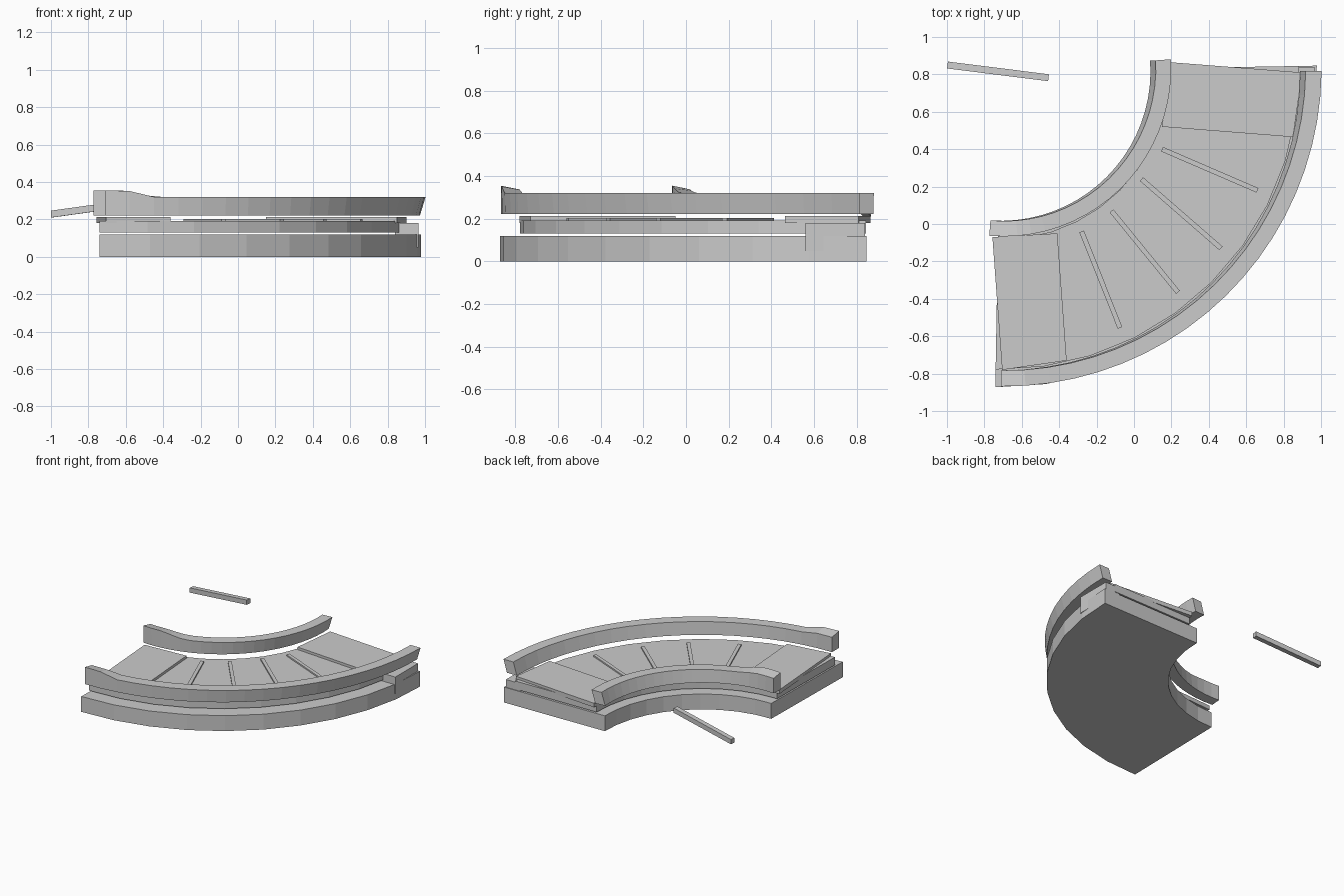
import bpy, math
from mathutils import Vector

if "Cube" in bpy.data.objects:
    bpy.data.objects.remove(bpy.data.objects["Cube"])

CENTRE = Vector((-0.712, 0.817, 0))


def mesh_object(name, verts, faces):
    mesh = bpy.data.meshes.new(name)
    mesh.from_pydata(verts, [], faces)
    mesh.update()
    obj = bpy.data.objects.new(name, mesh)
    bpy.context.collection.objects.link(obj)
    return obj


def sweep(name, section, a0, a1, steps):
    """Sweep a four-cornered (radius, height) section around the bend centre."""
    verts, faces = [], []
    for i in range(steps + 1):
        t = i / steps
        a = math.radians(a0 + (a1 - a0) * t)
        for r, z in section(t):
            verts.append(CENTRE + Vector((r * math.cos(a), r * math.sin(a), z)))
    for i in range(steps):
        for k in range(4):
            p, q = i * 4 + k, i * 4 + (k + 1) % 4
            faces.append((q, p, p + 4, q + 4))
    n = steps * 4
    faces += [(0, 1, 2, 3), (n + 3, n + 2, n + 1, n)]
    return mesh_object(name, verts, faces)


def ring(r0, r1, z0, z1):
    return lambda t: [(r0, z0), (r1, z0), (r1, z1), (r0, z1)]


def slab(name, outline, z0, z1):
    """Extrude a counter-clockwise outline between two heights."""
    n = len(outline)
    verts = [(x, y, z) for z in (z0, z1) for x, y in outline]
    faces = [tuple(reversed(range(n))), tuple(range(n, 2 * n))]
    faces += [(i, (i + 1) % n, n + (i + 1) % n, n + i) for i in range(n)]
    return mesh_object(name, verts, faces)


def bar(name, start, end, width, height):
    """Straight bar; start and end are points on its underside."""
    s, e = Vector(start), Vector(end)
    side = (e - s).cross(Vector((0, 0, 1))).normalized() * width / 2
    up = Vector((0, 0, height))
    verts = [p + o + h for p in (s, e) for o, h in
             ((-side, up * 0), (side, up * 0), (side, up), (-side, up))]
    faces = [(3, 2, 1, 0), (4, 5, 6, 7), (0, 1, 5, 4),
             (1, 2, 6, 5), (2, 3, 7, 6), (3, 0, 4, 7)]
    return mesh_object(name, verts, faces)


def rail(r0, r1, flat, taper):
    """Rail section: raised at the first end, leaning outward at the last."""
    def section(t):
        lift = max(0.0, min(1.0, (taper - t) / (taper - flat)))
        lean = 0.03 * t
        return [(r0, 0.222), (r1, 0.222),
                (r1 + lean, 0.32 + 0.035 * lift), (r0 + lean, 0.32 + 0.018 * lift)]
    return section


# Foundation and raised bed
sweep("base", ring(0.83, 1.69, 0.0, 0.12), -91, 1, 10)
sweep("bed", ring(0.90, 1.595, 0.13, 0.192), -91, 1, 10)

# Flat landing plates at both ends of the bend
slab("left_plate", [(-0.757, -0.07), (-0.705, -0.78), (-0.36, -0.73), (-0.41, -0.05)], 0.18, 0.212)
slab("right_plate", [(0.15, 0.52), (0.85, 0.465), (0.90, 0.81), (0.19, 0.865)], 0.18, 0.212)

# Radial ribs on the bed
ribs = [((0.15, 0.40), (0.66, 0.18)), ((0.04, 0.24), (0.465, -0.13)),
        ((-0.12, 0.07), (0.235, -0.365)), ((-0.28, -0.04), (-0.075, -0.555))]
for i, (p, q) in enumerate(ribs):
    bar(f"rib_{i + 1}", (*p, 0.185), (*q, 0.185), 0.026, 0.018)

# Side rails
sweep("outer_rail", rail(1.60, 1.685, 0.045, 0.10), -90, 0, 20)
sweep("inner_rail", rail(0.80, 0.882, 0.11, 0.22), -94, 4, 20)

# Support block at the right end
slab("support_block", [(0.84, 0.56), (0.965, 0.56), (0.965, 0.84), (0.84, 0.84)], 0.05, 0.18)

# Loose sloping beam
bar("loose_beam", (-0.997, 0.85, 0.21), (-0.457, 0.782, 0.285), 0.037, 0.037)
